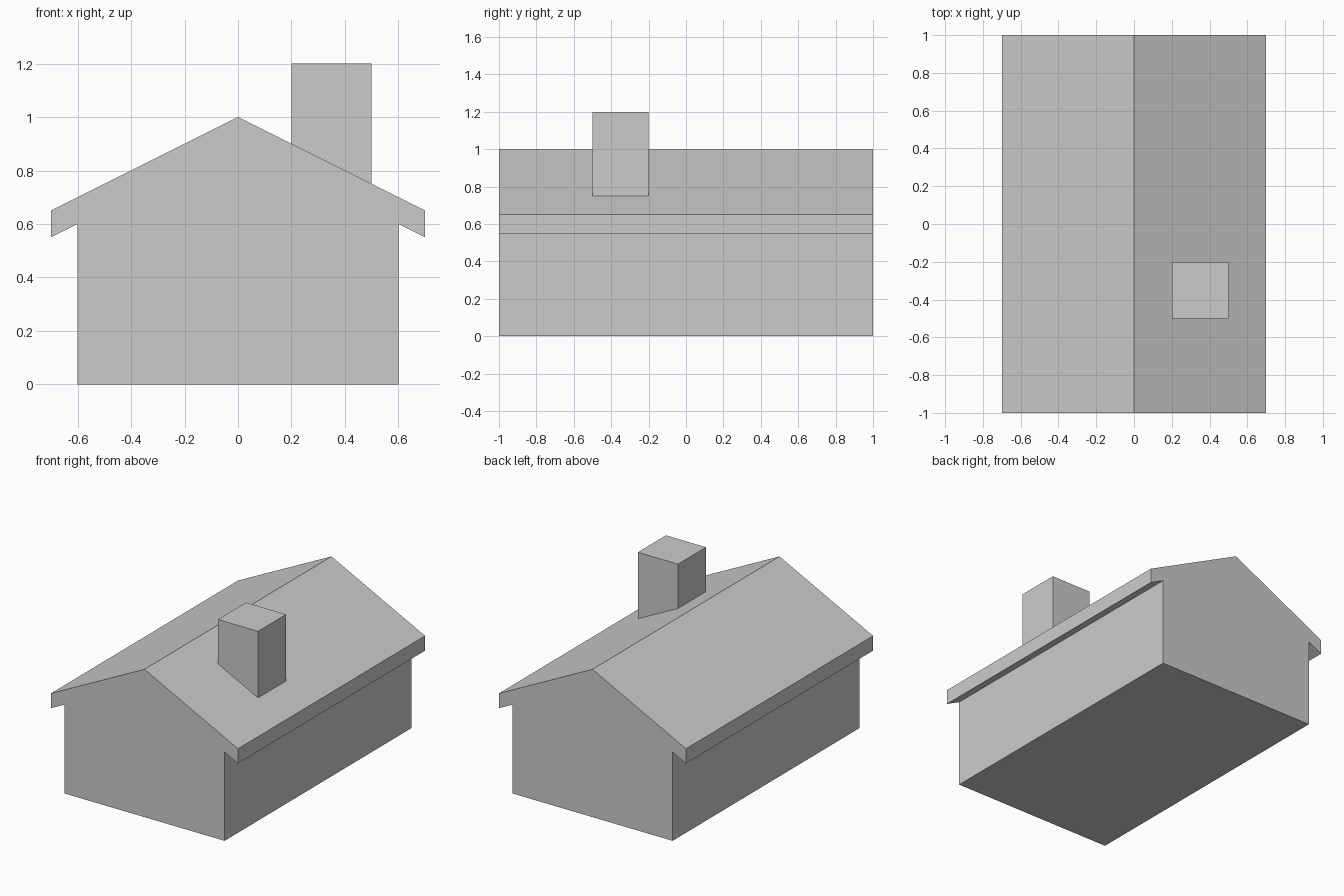
import bpy, bmesh

if "Cube" in bpy.data.objects:
    bpy.data.objects.remove(bpy.data.objects["Cube"])


def extrude_profile(name, profile, y0, y1, open_edge=None):
    """Extrude an (x, z) outline from y0 to y1; open_edge leaves one side unfaced."""
    bm = bmesh.new()
    front = bm.faces.new([bm.verts.new((x, y0, z)) for x, z in profile])
    back = bmesh.ops.extrude_face_region(bm, geom=[front], use_keep_orig=True)
    verts = [g for g in back["geom"] if isinstance(g, bmesh.types.BMVert)]
    bmesh.ops.translate(bm, vec=(0, y1 - y0, 0), verts=verts)
    bmesh.ops.recalc_face_normals(bm, faces=bm.faces)
    if open_edge is not None:
        mid = [(a + b) / 2 for a, b in zip(*open_edge)]
        hidden = [f for f in bm.faces
                  if abs(f.calc_center_median().x - mid[0]) < 1e-4
                  and abs(f.calc_center_median().z - mid[1]) < 1e-4]
        bmesh.ops.delete(bm, geom=hidden, context="FACES_ONLY")
    mesh = bpy.data.meshes.new(name)
    bm.to_mesh(mesh)
    bm.free()
    obj = bpy.data.objects.new(name, mesh)
    bpy.context.collection.objects.link(obj)
    return obj


# House body: walls, overhanging eaves and gable roof as one mirrored outline
right_side = [(0.6, 0), (0.6, 0.6), (0.7, 0.55), (0.7, 0.65)]
left_side = [(-x, z) for x, z in reversed(right_side)]
extrude_profile("house_body", right_side + [(0, 1.0)] + left_side, -1, 1)

# Chimney: square stack whose open foot sits on the right roof slope
foot = [(0.2, 0.9), (0.5, 0.75)]
extrude_profile("chimney", foot + [(0.5, 1.2), (0.2, 1.2)], -0.5, -0.2, open_edge=foot)
